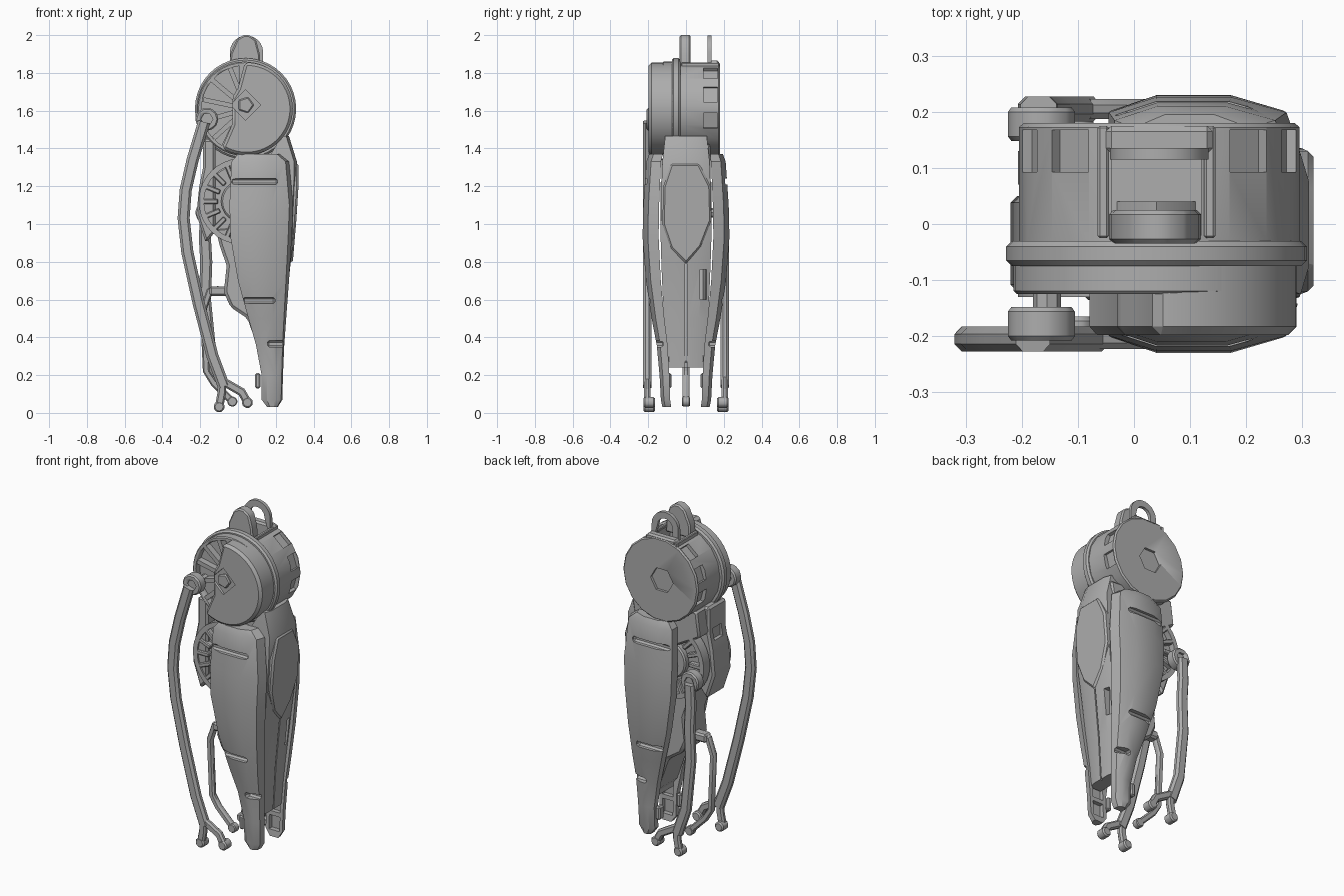
import bpy, bmesh, math
from mathutils import Matrix, Vector

old = bpy.data.objects.get("Cube")
if old:
    bpy.data.objects.remove(old)

grey = bpy.data.materials.new("plain grey")
grey.use_nodes = True
grey.diffuse_color = (0.42, 0.42, 0.42, 1)
grey.node_tree.nodes["Principled BSDF"].inputs["Base Color"].default_value = (0.42, 0.42, 0.42, 1)


def activate(ob):
    bpy.ops.object.select_all(action='DESELECT')
    ob.select_set(True)
    bpy.context.view_layer.objects.active = ob


def finish(name, bm, bevel=0, smooth=True):
    bmesh.ops.recalc_face_normals(bm, faces=bm.faces)
    me = bpy.data.meshes.new(name)
    bm.to_mesh(me)
    bm.free()
    ob = bpy.data.objects.new(name, me)
    bpy.context.collection.objects.link(ob)
    me.materials.append(grey)
    activate(ob)
    if bevel:
        mod = ob.modifiers.new("bevel", 'BEVEL')
        mod.width, mod.segments, mod.limit_method = bevel, 1, 'ANGLE'
        bpy.ops.object.modifier_apply(modifier=mod.name)
    if smooth:
        bpy.ops.object.shade_smooth_by_angle(angle=math.radians(30))
    return ob


def loft(name, rings, bevel=0):
    """Skin a stack of closed rings and cap both ends."""
    bm = bmesh.new()
    loops = [[bm.verts.new(p) for p in ring] for ring in rings]
    n = len(loops[0])
    for a, b in zip(loops, loops[1:]):
        for i in range(n):
            bm.faces.new((a[i], a[(i + 1) % n], b[(i + 1) % n], b[i]))
    bm.faces.new(loops[0])
    bm.faces.new(loops[-1])
    return finish(name, bm, bevel)


def prism(name, outline, d0, d1, axis='y', bevel=0):
    place = (lambda u, v, d: (u, d, v)) if axis == 'y' else (lambda u, v, d: (d, u, v))
    return loft(name, [[place(u, v, d) for u, v in outline] for d in (d0, d1)], bevel)


def arc(cx, cz, r, a0=0, a1=360, n=32):
    full = a1 - a0 == 360
    return [(cx + r * math.cos(math.radians(a0 + (a1 - a0) * i / (n if full else n - 1))),
             cz + r * math.sin(math.radians(a0 + (a1 - a0) * i / (n if full else n - 1))))
            for i in range(n)]


def box(name, centre, size, turn=0, bevel=0):
    bm = bmesh.new()
    bmesh.ops.create_cube(bm, size=1)
    bmesh.ops.transform(bm, verts=bm.verts, matrix=Matrix.Translation(centre)
                        @ Matrix.Rotation(math.radians(turn), 4, 'Y') @ Matrix.Diagonal((*size, 1)))
    return finish(name, bm, bevel, False)


def cut(ob, cutter):
    activate(ob)
    mod = ob.modifiers.new("cut", 'BOOLEAN')
    mod.operation, mod.solver, mod.object = 'DIFFERENCE', 'EXACT', cutter
    bpy.ops.object.modifier_apply(modifier=mod.name)
    bpy.data.objects.remove(cutter)


def bar(name, path, width, y, depth):
    """Bevelled flat bar following an x-z path."""
    pts = [Vector(p) for p in path]
    rings = []
    for i, p in enumerate(pts):
        t = (pts[min(i + 1, len(pts) - 1)] - pts[max(i - 1, 0)]).normalized()
        side = Vector((-t.y, t.x)) * width / 2
        ring = []
        for u, v in ((-1, -0.4), (-0.6, -1), (0.6, -1), (1, -0.4), (1, 0.4), (0.6, 1), (-0.6, 1), (-1, 0.4)):
            q = p + side * u
            ring.append((q.x, y + v * depth / 2, q.y))
        rings.append(ring)
    return loft(name, rings)


HX, HZ = 0.045, 1.61   # hip centre

# Hip drum: rear housing, flange and front cup
rear = prism("hip_rear_housing", arc(HX, HZ, 0.25, n=18), -0.04, 0.18, bevel=0.008)
cut(rear, box("notch", (0.04, 0.065, 1.85), (0.16, 0.17, 0.26)))
cut(rear, prism("hex", arc(HX - 0.01, HZ, 0.075, n=6), 0.165, 0.3))
for a in (-15, 18, 50, 130, 162, 195):
    c, s = math.cos(math.radians(a)), math.sin(math.radians(a))
    cut(rear, box("pocket", (HX + 0.255 * c, 0.13, HZ + 0.255 * s), (0.06, 0.075, 0.085), -a))
for x in (-0.055, 0.135):
    box("notch_rail", (x, 0.075, 1.82), (0.02, 0.2, 0.07), 0, 0.004)
prism("notch_wedge", [(-0.04, 1.7), (0.12, 1.7), (0.1, 1.74), (0.04, 1.78), (-0.02, 1.74)], -0.03, 0.04)
prism("hip_flange", arc(HX - 0.005, HZ, 0.268, n=40), -0.075, -0.03, bevel=0.01)
cup = prism("hip_front_cup", arc(HX - 0.01, HZ, 0.25, n=40), -0.125, -0.06, bevel=0.006)
cut(cup, prism("recess", arc(HX - 0.01, HZ, 0.228, 97, 238, 20) + [(0.0, 1.6)], -0.2, -0.085))
cap = prism("hip_front_cap", arc(HX, HZ, 0.245, 92, -122, 36)
            + [(-0.03, 1.53), (-0.03, 1.67), (0.0, 1.72)], -0.198, -0.06, bevel=0.015)
cut(cap, prism("hub_hole", arc(0.04, 1.63, 0.08, n=4), -0.3, -0.185))
prism("hip_hub", arc(0.04, 1.63, 0.045, n=5), -0.197, -0.15, bevel=0.006)
for a in (112, 140, 168, 196, 222):
    c, s = math.cos(math.radians(a)), math.sin(math.radians(a))
    box("hip_recess_rib", (HX + 0.15 * c, -0.1, HZ + 0.15 * s), (0.17, 0.045, 0.025), -a)

# Top lug and hook
prism("top_lug", [(-0.045, 1.82), (-0.04, 1.9), (-0.005, 1.98), (0.03, 2.0), (0.06, 2.0),
                  (0.095, 1.975), (0.115, 1.9), (0.12, 1.82)], -0.035, 0.025, bevel=0.008)
prism("top_hook", arc(0.045, 1.91, 0.088, 0, 180, 12) + [(-0.043, 1.78), (-0.008, 1.78)]
      + arc(0.045, 1.91, 0.05, 180, 0, 8) + [(0.133, 1.78)], 0.115, 0.135)
box("hook_base", (0.045, 0.15, 1.81), (0.19, 0.05, 0.11), 0, 0.01)

# Paired thigh shells: height, left edge, right edge, outer depth
rows = [(1.37, 0.0, 0.22, 0.195), (1.33, -0.035, 0.27, 0.21), (1.1, -0.045, 0.292, 0.226),
        (0.93, -0.04, 0.285, 0.23), (0.7, 0.0, 0.27, 0.212), (0.5, 0.055, 0.255, 0.182),
        (0.36, 0.095, 0.245, 0.155), (0.2, 0.125, 0.238, 0.14), (0.07, 0.125, 0.235, 0.133),
        (0.03, 0.155, 0.21, 0.125)]
for side, word in ((-1, "front"), (1, "rear")):
    rings = []
    for z, l, r, d in rows:
        w = r - l
        sec = [(l, 0.63), (l, 0.88), (l + 0.25 * w, 1), (l + 0.65 * w, 1), (r - 0.06 * w, 0.88), (r, 0.63)]
        rings.append([(x, side * d * k, z) for x, k in sec])
    shell = loft(word + "_thigh_shell", rings)
    for x, z, w, d in ((0.085, 1.225, 0.25, 0.225), (0.11, 0.595, 0.17, 0.2), (0.2, 0.365, 0.09, 0.15)):
        cut(shell, box("slot", (x, side * d, z), (w, 0.07, 0.034), 0, 0.01))
    # hollow inner side of the shell tip
    for z in (0.11, 0.22):
        cut(shell, box("hollow", (0.182, side * 0.08, z), (0.07, 0.065, 0.085)))
    # small ankle pad beside the shell tip
    box(word + "_ankle_pad", (0.105, side * 0.1, 0.17), (0.03, 0.045, 0.08), 0, 0.008)

# Outer spine of the thigh: height, inner x, outer x, half depth
spine_rows = [(1.465, 0.23, 0.27, 0.11), (1.33, 0.15, 0.312, 0.125), (1.2, 0.12, 0.31, 0.13),
              (0.95, 0.1, 0.298, 0.135), (0.78, 0.1, 0.277, 0.13), (0.5, 0.11, 0.25, 0.118),
              (0.24, 0.15, 0.235, 0.105)]
spine = loft("thigh_spine", [[(a, -y, z), (b - 0.015, -y, z), (b, -0.6 * y, z), (b, 0.6 * y, z),
                              (b - 0.015, y, z), (a, y, z)] for z, a, b, y in spine_rows])
cut(spine, box("window", (0.26, 0.092, 0.68), (0.12, 0.035, 0.16)))
cut(spine, box("seam", (0.275, 0, 0.51), (0.1, 0.008, 0.56)))
shield = prism("spine_shield", [(-0.08, 1.32), (0.07, 1.32), (0.13, 1.2), (0.135, 1.02), (0.08, 0.88),
                                (0.0, 0.79), (-0.08, 0.87), (-0.125, 1.0), (-0.12, 1.2)],
               0.28, 0.32, 'x', 0.01)
for v in shield.data.vertices:
    v.co.x += min(0, (v.co.z - 1.15) * 0.085)

# Neck joining hip and thigh
prism("hip_neck", [(-0.16, 1.45), (-0.18, 1.3), (0.0, 1.2), (0.24, 1.25), (0.27, 1.42)],
      -0.02, 0.13, bevel=0.01)

# Knee drum with radial teeth on both faces
KX, KZ = 0.02, 1.12
prism("knee_drum", arc(KX, KZ, 0.205, n=28), -0.1, 0.1, bevel=0.01)
for side in (-1, 1):
    prism("knee_hub", arc(KX, KZ, 0.11, n=20), side * 0.09, side * 0.135, bevel=0.008)
    prism("knee_rim", arc(KX, KZ, 0.228, 75, 285, 22) + arc(KX, KZ, 0.2, 285, 75, 22),
          side * 0.07, side * 0.13)
    for i in range(9):
        a = math.radians(90 + i * 22.5)
        box("knee_tooth", (KX + 0.165 * math.cos(a), side * 0.112, KZ + 0.165 * math.sin(a)),
            (0.08, 0.035, 0.026), -math.degrees(a), 0.005)

# Side guard of the knee
guard = prism("knee_guard", [(-0.185, 1.45), (-0.12, 1.45), (-0.12, 0.96), (-0.17, 0.9), (-0.22, 1.05),
                             (-0.205, 1.2), (-0.185, 1.3)], -0.12, 0.05, bevel=0.012)
cut(guard, box("slot", (-0.2, -0.03, 1.28), (0.05, 0.08, 0.07)))

# Inner shin core
prism("shin_core", [(-0.12, 0.98), (-0.095, 0.88), (-0.06, 0.78), (-0.075, 0.64), (-0.04, 0.56), (0.05, 0.5),
                    (0.12, 0.3), (0.17, 0.24), (0.23, 0.26), (0.24, 0.9), (0.1, 1.0)], -0.105, 0.105, bevel=0.015)
box("rod_mount", (-0.1, 0, 0.645), (0.1, 0.06, 0.05), 0, 0.01)

# Long tie rods with forked lower ends
paths = {"front": (-1, (-0.165, 1.555), [(-0.18, 1.54), (-0.24, 1.34), (-0.277, 1.18), (-0.288, 1.03),
                                        (-0.268, 0.85), (-0.208, 0.58), (-0.135, 0.3), (-0.075, 0.14)]),
         "rear": (1, (-0.165, 1.06), [(-0.17, 1.05), (-0.175, 0.92), (-0.168, 0.8), (-0.175, 0.6),
                                      (-0.145, 0.3), (-0.09, 0.14)])}
for word, (side, (ex, ez), path) in paths.items():
    y = side * 0.205
    bar(word + "_tie_rod", path, 0.064, y, 0.044)
    eye = prism(word + "_rod_eye", arc(ex, ez, 0.062, n=10), side * 0.148, side * 0.208, bevel=0.008)
    for d0, d1 in ((0.1, 0.19), (0.195, 0.3)):
        cut(eye, prism("bore", arc(ex, ez, 0.032, n=6), side * d0, side * d1))
    prism(word + "_eye_pin", arc(ex + 0.01, ez, 0.025, n=8), side * 0.06, side * 0.16)
    for fx, fz in ((-0.1, 0.032), (0.05, 0.055)):
        bar(word + "_rod_fork", [(-0.085, 0.17), (fx * 0.7 - 0.015, 0.11), (fx, fz)], 0.045, y, 0.036)
        prism(word + "_rod_foot", arc(fx, fz, 0.031, n=8), side * 0.165, side * 0.225, bevel=0.008)

# Slim central rod
bar("centre_rod", [(-0.1, 0.655), (-0.15, 0.645), (-0.183, 0.55), (-0.168, 0.22), (-0.13, 0.16), (-0.03, 0.06)],
    0.036, 0, 0.036)
prism("centre_rod_foot", arc(-0.03, 0.06, 0.028, n=8), -0.02, 0.02, bevel=0.005)
